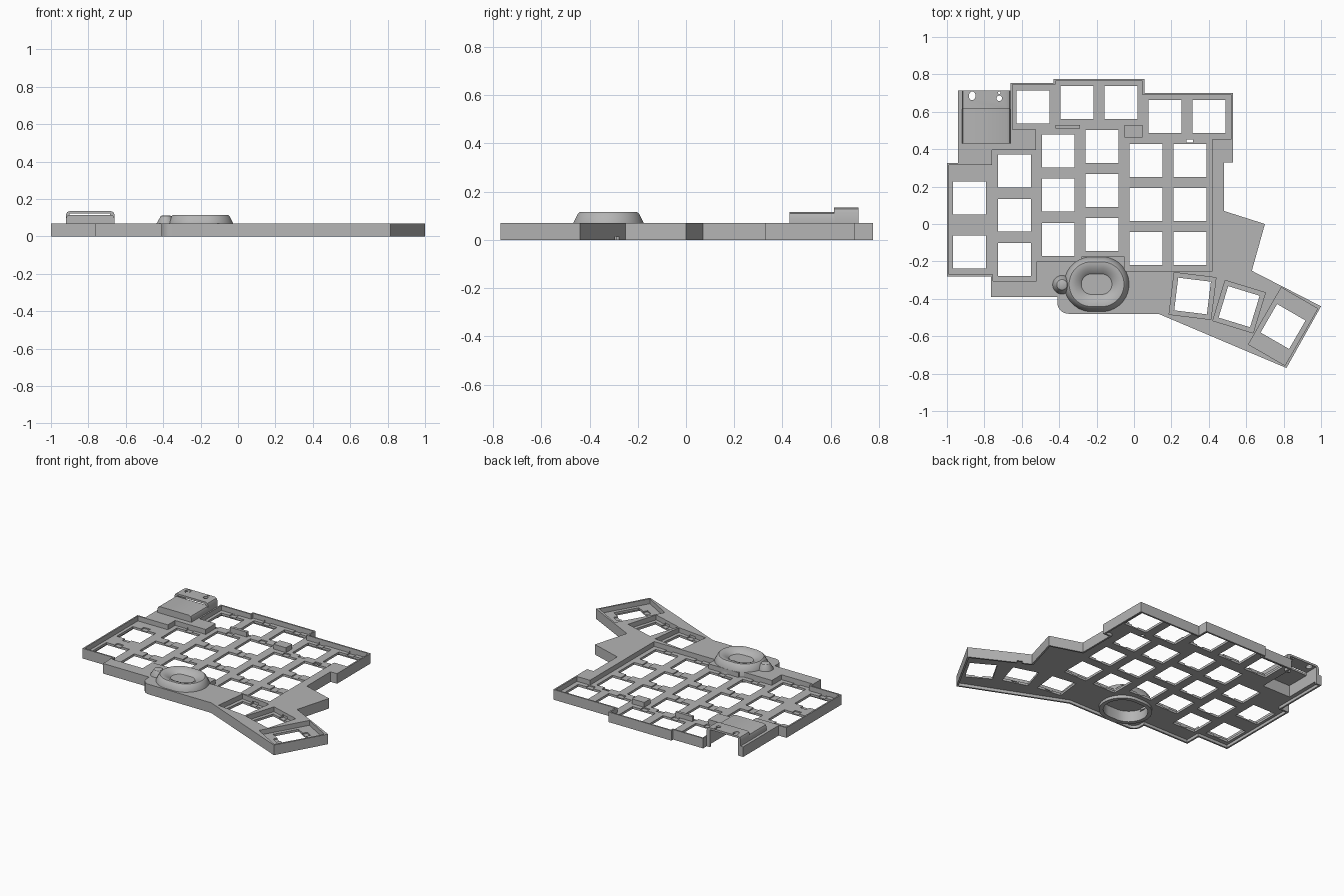
import bpy, bmesh, math
from mathutils import Matrix, Vector

if "Cube" in bpy.data.objects:
    bpy.data.objects.remove(bpy.data.objects["Cube"], do_unlink=True)

grey = bpy.data.materials.new("case grey")
grey.use_nodes = True
COLOUR = (0.46, 0.46, 0.46, 1)
grey.diffuse_color = COLOUR
grey.node_tree.nodes["Principled BSDF"].inputs["Base Color"].default_value = COLOUR


def prism(bm, pts, z0, z1):
    """Upright prism from a flat outline."""
    face = bm.faces.new([bm.verts.new((x, y, z0)) for x, y in pts])
    res = bmesh.ops.extrude_face_region(bm, geom=[face])
    verts = [v for v in res["geom"] if isinstance(v, bmesh.types.BMVert)]
    bmesh.ops.translate(bm, verts=verts, vec=(0, 0, z1 - z0))


def block(bm, x, y, w, d, z0, z1, turn=0):
    m = (Matrix.Translation((x, y, (z0 + z1) / 2))
         @ Matrix.Rotation(math.radians(turn), 4, "Z")
         @ Matrix.Diagonal((w, d, z1 - z0, 1)))
    bmesh.ops.create_cube(bm, size=1, matrix=m)


def span(bm, x0, x1, y0, y1, z0, z1):
    block(bm, (x0 + x1) / 2, (y0 + y1) / 2, x1 - x0, y1 - y0, z0, z1)


def stadium(x, y, half, r, n=32):
    pts = []
    for i in range(n):
        a = 2 * math.pi * (i + 0.5) / n
        pts.append((x + math.copysign(half, math.cos(a)) + r * math.cos(a), y + r * math.sin(a)))
    return pts


def loft(bm, x, y, half, rings):
    """Closed stack of stadium rings given as (radius, height)."""
    loops = [[bm.verts.new((*p, z)) for p in stadium(x, y, half, r)] for r, z in rings]
    n = len(loops[0])
    for a, b in zip(loops, loops[1:]):
        for i in range(n):
            bm.faces.new((a[i], a[(i + 1) % n], b[(i + 1) % n], b[i]))
    bm.faces.new(loops[0][::-1])
    bm.faces.new(loops[-1])


def inset(pts, d):
    """Mitred inward offset of a clockwise outline."""
    out = []
    for i, p in enumerate(pts):
        p, a, b = Vector(p), Vector(pts[i - 1]), Vector(pts[(i + 1) % len(pts)])
        u, v = (p - a).normalized(), (b - p).normalized()
        n1, n2 = Vector((u.y, -u.x)), Vector((v.y, -v.x))
        out.append(tuple(p + (n1 + n2) * d / (1 + n1.dot(n2))))
    return out


def finish(bm, name):
    bmesh.ops.recalc_face_normals(bm, faces=bm.faces)
    mesh = bpy.data.meshes.new(name)
    bm.to_mesh(mesh)
    bm.free()
    mesh.materials.append(grey)
    ob = bpy.data.objects.new(name, mesh)
    bpy.context.collection.objects.link(ob)
    return ob


def carve(ob, bm):
    """Cut the shapes in bm out of an object, then drop the cutter."""
    cutter = finish(bm, "cutter")
    mod = ob.modifiers.new("cut", "BOOLEAN")
    mod.operation, mod.solver, mod.object = "DIFFERENCE", "EXACT", cutter
    mod.use_self = True
    bpy.context.view_layer.update()
    mesh = bpy.data.meshes.new_from_object(ob.evaluated_get(bpy.context.evaluated_depsgraph_get()))
    ob.modifiers.clear()
    ob.data = mesh
    bpy.data.objects.remove(cutter, do_unlink=True)


TOP, PLATE, CEILING = 0.07, 0.036, 0.02

# Outer outline, clockwise, with one rounded front corner
outline = [(-1, -.28), (-1, .325), (-.94, .325), (-.94, .715), (-.66, .715), (-.66, .755),
           (-.43, .755), (-.43, .775), (.055, .775), (.055, .7), (.53, .7), (.53, .33),
           (.48, .33), (.48, .07), (.7, 0), (.63, -.25), (1, -.44), (.815, -.77), (.13, -.48)]
outline += [(-.35 - .06 * math.sin(a), -.42 - .06 * math.cos(a))
            for a in (math.pi / 2 * i / 6 for i in range(7))]
outline += [(-.41, -.39), (-.765, -.39), (-.765, -.28)]

# Recess around the main keys
well = [(-.99, -.27), (-.99, .315), (-.76, .315), (-.76, .395), (-.525, .395), (-.525, .505),
        (-.65, .505), (-.65, .745), (-.42, .745), (-.42, .765), (.045, .765), (.045, .69),
        (.52, .69), (.52, .455), (.42, .455), (.42, -.25), (-.05, -.25), (-.05, -.175),
        (-.28, -.175), (-.28, -.2), (-.52, -.2), (-.52, -.305), (-.755, -.305), (-.755, -.27)]

# Key centres as (x, y, turn): columns, top row, thumb cluster
PITCH = 0.236
keys = [(-.88, .14, 0), (-.88, -.15, 0)]
for x, y in ((-.64, .283), (-.405, .39), (-.17, .415), (.065, .34), (.3, .34)):
    keys += [(x, y - PITCH * i, 0) for i in range(3)]
keys += [(-.54, .625, 0), (-.305, .65, 0), (-.07, .65, 0), (.165, .575, 0), (.4, .575, 0)]
thumbs = [(.313, -.385, -7), (.562, -.442, -17), (.797, -.548, -30)]

BUMP = (-.2, -.322, .027)
LOBE = (-.385, -.325, 0)

# Case body
bm = bmesh.new()
prism(bm, outline, 0, TOP)
body = finish(bm, "case_body")

bm = bmesh.new()
prism(bm, inset(outline, .012), -.05, CEILING)
carve(body, bm)

bm = bmesh.new()
prism(bm, well, PLATE, .2)
for (x, y, turn), depth in zip(thumbs, (.225, .225, .35)):
    block(bm, x, y, .225, depth, PLATE, .2, turn)
carve(body, bm)

bm = bmesh.new()
for x, y, turn in keys + thumbs:
    block(bm, x, y, .176, .176, -.1, .2, turn)
span(bm, .28, .315, .435, .452, -.1, .2)
carve(body, bm)

# Clip notches beside every key opening
bm = bmesh.new()
for x, y, turn in keys + thumbs:
    block(bm, x, y, .05, .238, PLATE - .008, PLATE + .012, turn)
carve(body, bm)

# Controller bay with an open back, pad hollow and a cable notch
bm = bmesh.new()
span(bm, -.9, -.685, .45, .8, -.1, .2)
prism(bm, stadium(*BUMP, .12), -.1, .2)
block(bm, .7, -.285, .035, .1, -.01, .014, -27)
carve(body, bm)

# Raised controller cover: low front part and taller back part
def cover_part(name, y0, y1, top):
    c = .02
    half = [(-.92, TOP), (-.92, top - c), (-.914, top - c * .3), (-.9, top)]
    prof = half + [(-1.58 - x, z) for x, z in reversed(half)]
    bm = bmesh.new()
    prism(bm, prof, -y1, -y0)
    bmesh.ops.rotate(bm, verts=bm.verts, matrix=Matrix.Rotation(math.pi / 2, 3, "X"))
    ob = finish(bm, name)
    cut = bmesh.new()
    span(cut, -.9, -.685, y0 + (.02 if y0 < .5 else -.1), .8, -.1, top - .014)
    carve(ob, cut)
    return ob

low_cover = cover_part("controller_cover_low", .43, .617, .115)
high_cover = cover_part("controller_cover_high", .615, .715, .135)

bm = bmesh.new()
for x, y, r, s in ((-.865, .685, .018, 1.3), (-.72, .672, .015, 1), (-.72, .702, .007, 1)):
    bmesh.ops.create_cone(bm, cap_ends=True, segments=20, radius1=r, radius2=r, depth=.2,
                          matrix=Matrix.Translation((x, y, .13)) @ Matrix.Diagonal((1, s, 1, 1)))
carve(high_cover, bm)

# Small filler blocks standing in the key recess
bm = bmesh.new()
span(bm, -.42, -.29, .51, .53, PLATE - .005, TOP)
span(bm, -.05, .045, .462, .53, PLATE - .005, TOP)
finish(bm, "filler_blocks")

# Dished oval pad with a side lobe and a hollow underside
bm = bmesh.new()
loft(bm, *LOBE, [(.05, .06), (.05, TOP), (.028, .108), (.02, .112)])
lobe = finish(bm, "pad_lobe")

bm = bmesh.new()
loft(bm, *BUMP, [(.12, .05), (.12, 0), (.147, 0), (.147, TOP), (.128, .108), (.12, .115),
                 (.105, .115), (.085, .108), (.063, .096), (.055, .088)])
bm.faces.ensure_lookup_table()
base_cap = bm.faces[-2]
for v in base_cap.verts:
    v.co.z = .076
pad = finish(bm, "oval_pad")

# Smooth the rounded parts while keeping sharp edges
for ob in (body, low_cover, high_cover, lobe, pad):
    bpy.ops.object.select_all(action="DESELECT")
    ob.select_set(True)
    bpy.context.view_layer.objects.active = ob
    bpy.ops.object.shade_smooth_by_angle(angle=math.radians(30))
